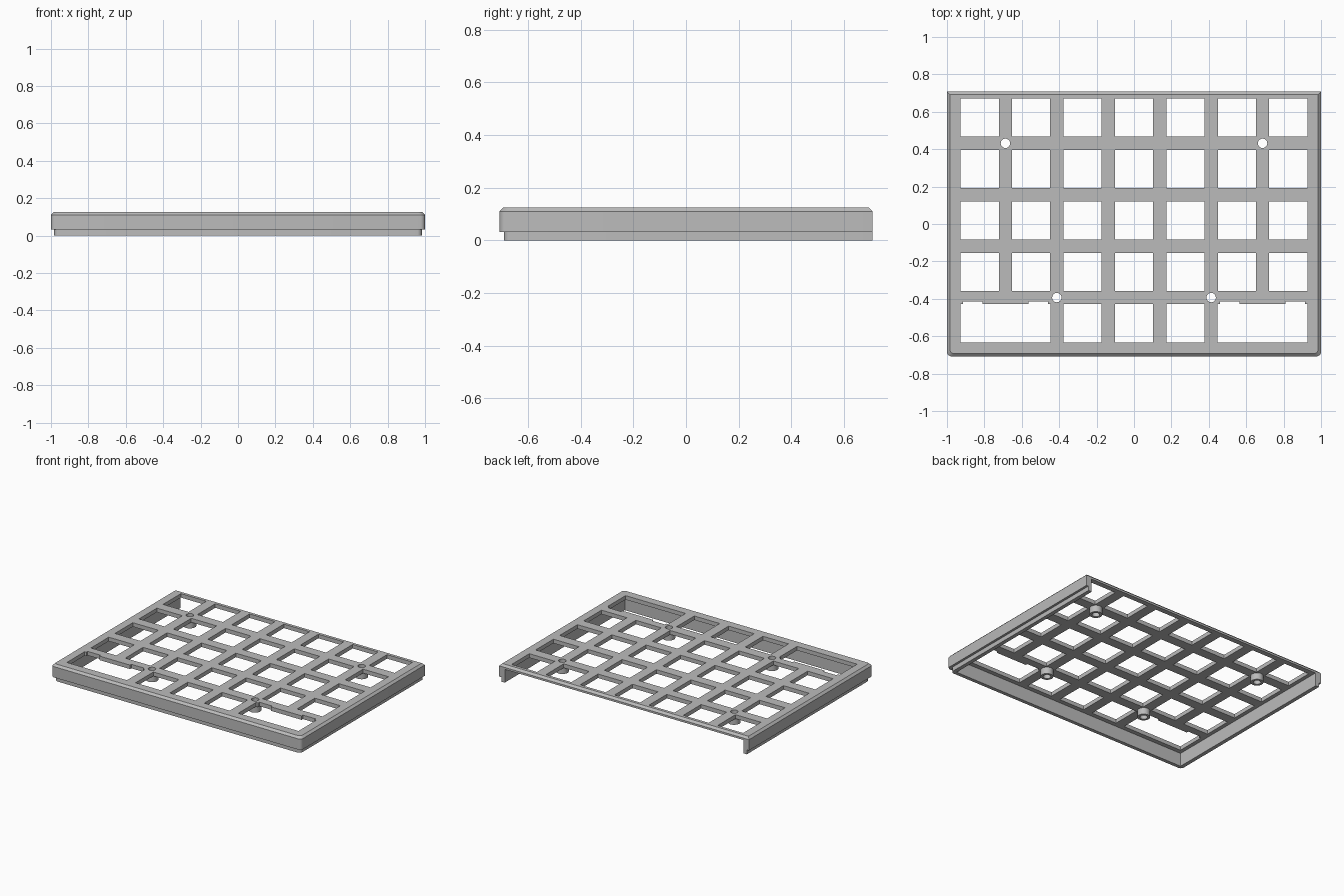
import bpy, bmesh, math

cube = bpy.data.objects.get("Cube")
if cube:
    bpy.data.objects.remove(cube, do_unlink=True)

grey = bpy.data.materials.new("plain grey")
grey.use_nodes = True
colour = (0.5, 0.5, 0.5, 1)
grey.diffuse_color = colour
grey.node_tree.nodes["Principled BSDF"].inputs["Base Color"].default_value = colour

TOP, PLATE_BOTTOM = 0.125, 0.096
HALF_X, HALF_Y = 1.0, 0.708
PITCH, HALF_KEY = 0.275, 0.102
TOP_ROW = 0.569
BORE, BOSS = 0.025, 0.042


def loft(bm, rings):
    """Skin matching closed rings of points and cap both ends."""
    loops = [[bm.verts.new(p) for p in ring] for ring in rings]
    n = len(loops[0])
    for a, b in zip(loops, loops[1:]):
        for i in range(n):
            j = (i + 1) % n
            bm.faces.new((a[i], a[j], b[j], b[i]))
    bm.faces.new(loops[0][::-1])
    bm.faces.new(loops[-1])


def prism(bm, outline, z0, z1):
    loft(bm, [[(x, y, z) for x, y in outline] for z in (z0, z1)])


def rect(x0, x1, y0, y1):
    return [(x0, y0), (x1, y0), (x1, y1), (x0, y1)]


def circle(cx, cy, r, n=32):
    return [(cx + r * math.cos(2 * math.pi * i / n),
             cy + r * math.sin(2 * math.pi * i / n)) for i in range(n)]


def make(name, bm):
    bmesh.ops.recalc_face_normals(bm, faces=bm.faces)
    mesh = bpy.data.meshes.new(name)
    bm.to_mesh(mesh)
    bm.free()
    mesh.materials.append(grey)
    obj = bpy.data.objects.new(name, mesh)
    bpy.context.collection.objects.link(obj)
    return obj


def cut(target, cutter):
    """Subtract the cutter, then remove it."""
    mod = target.modifiers.new("cut", 'BOOLEAN')
    mod.operation, mod.solver, mod.object = 'DIFFERENCE', 'EXACT', cutter
    bpy.context.view_layer.objects.active = target
    bpy.ops.object.modifier_apply(modifier=mod.name)
    bpy.data.objects.remove(cutter, do_unlink=True)


def case_outline(inset, back_inset, z, r=0.025, steps=5):
    """Rectangle with rounded front corners and square back corners."""
    x, back, front = HALF_X - inset, HALF_Y - back_inset, inset - HALF_Y
    pts = [(x, back, z), (-x, back, z)]
    for sx, start in ((-1, math.pi), (1, 1.5 * math.pi)):
        for i in range(steps + 1):
            a = start + i / steps * math.pi / 2
            pts.append((sx * (x - r) + r * math.cos(a),
                        front + r + r * math.sin(a), z))
    return pts


# Outer body: recessed lower lip, straight wall, chamfered top edge
bm = bmesh.new()
loft(bm, [case_outline(*layer) for layer in (
    (0.017, 0, 0), (0.017, 0, 0.032), (0, 0, 0.032),
    (0, 0, 0.11), (0.015, 0.015, TOP))])
case = make("case_top", bm)

# Hollow underside, open at the back
bm = bmesh.new()
prism(bm, rect(-0.955, 0.955, -0.665, 1), -0.5, PLATE_BOTTOM)
cut(case, make("cavity_cutter", bm))

# Key openings: four full rows, then three single keys between two wide ones
bm = bmesh.new()
for row in range(5):
    y = TOP_ROW - row * PITCH
    reach = 3 if row < 4 else 1
    for col in range(-reach, reach + 1):
        x = col * PITCH
        prism(bm, rect(x - HALF_KEY, x + HALF_KEY, y - HALF_KEY, y + HALF_KEY), 0.05, 0.2)

# Wide openings with two shallow notches each
low, high = y - HALF_KEY, y + HALF_KEY
notch = high + 0.015
wide = [(0.446, low), (0.927, low), (0.927, high), (0.914, high), (0.914, notch),
        (0.81, notch), (0.81, high), (0.564, high), (0.564, notch),
        (0.46, notch), (0.46, high), (0.446, high)]
prism(bm, wide, 0.05, 0.2)
prism(bm, [(-x, y) for x, y in reversed(wide)], 0.05, 0.2)

# Screw holes through the plate
screws = [(s * c * PITCH, TOP_ROW - r * PITCH)
          for c, r in ((2.5, 0.5), (1.5, 3.5)) for s in (-1, 1)]
for sx, sy in screws:
    prism(bm, circle(sx, sy, BORE), 0.05, 0.2)
cut(case, make("opening_cutter", bm))

# Hollow screw bosses under the plate
for i, (sx, sy) in enumerate(screws):
    bm = bmesh.new()
    rings = []
    for r, z in ((BORE, PLATE_BOTTOM), (BORE, 0.048), (BOSS, 0.048), (BOSS, PLATE_BOTTOM)):
        rings.append([bm.verts.new((x, y, z)) for x, y in circle(sx, sy, r)])
    for a, b in zip(rings, rings[1:] + rings[:1]):
        for k in range(len(a)):
            j = (k + 1) % len(a)
            bm.faces.new((a[k], a[j], b[j], b[k]))
    make(f"screw_boss_{i + 1}", bm)

# Smooth the round parts, keep edges sharp
for obj in bpy.context.collection.objects:
    obj.select_set(obj.name.startswith(("case_top", "screw_boss")))
bpy.context.view_layer.objects.active = case
bpy.ops.object.shade_smooth_by_angle(angle=math.radians(30))
